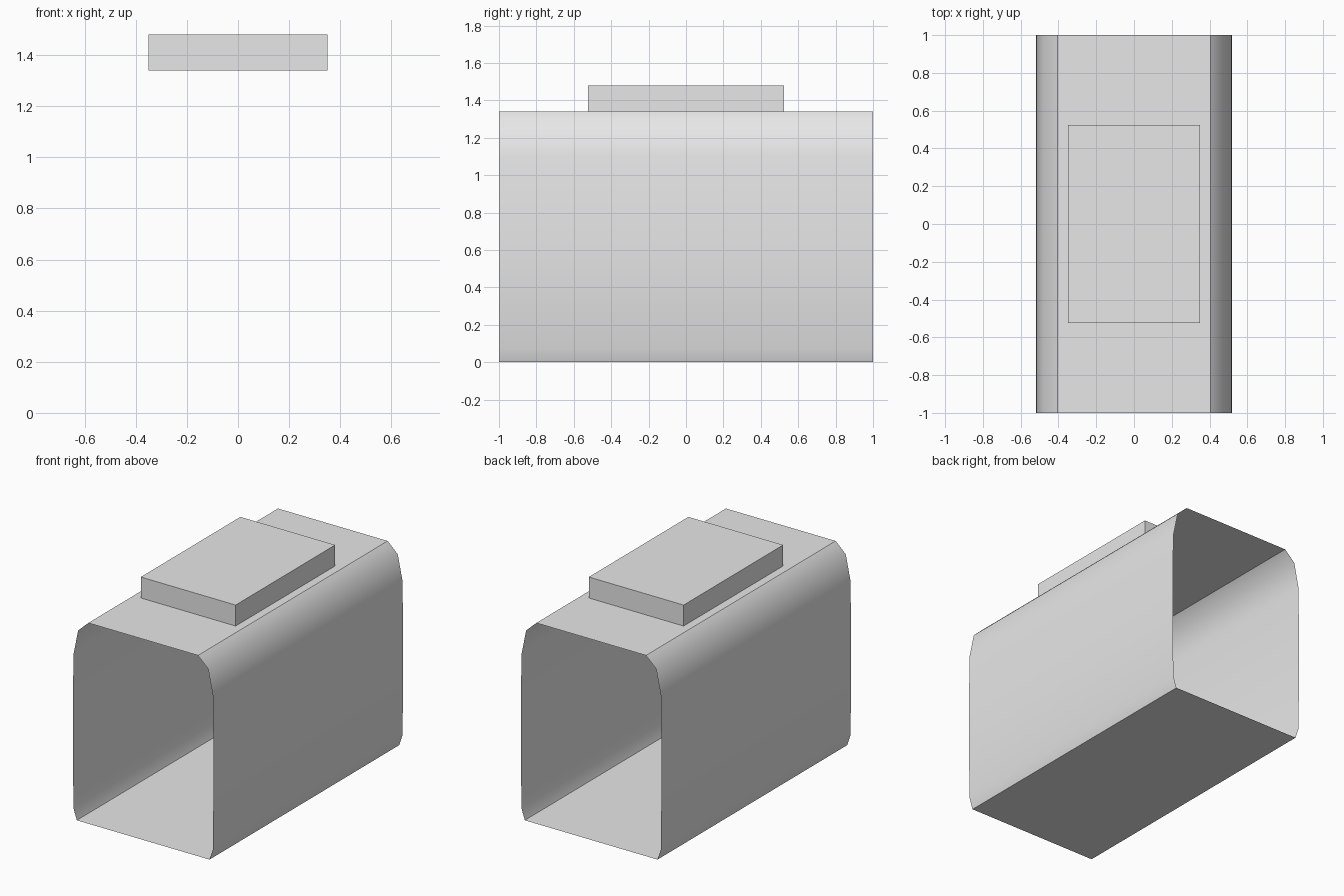
import bpy, bmesh, math

cube = bpy.data.objects.get("Cube")
if cube:
    bpy.data.objects.remove(cube, do_unlink=True)

grey = bpy.data.materials.new("light grey")
grey.use_nodes = True
COLOUR = (0.8, 0.8, 0.8, 1)
grey.diffuse_color = COLOUR
grey.node_tree.nodes["Principled BSDF"].inputs["Base Color"].default_value = COLOUR


def add_object(name, bm):
    mesh = bpy.data.meshes.new(name)
    bm.to_mesh(mesh)
    bm.free()
    mesh.materials.append(grey)
    obj = bpy.data.objects.new(name, mesh)
    bpy.context.collection.objects.link(obj)
    return obj


# Open-ended sleeve: half profile mirrored, then swept from front to back
half = [(0.49, 0), (0.515, 0.075), (0.52, 0.6), (0.515, 1.1), (0.48, 1.27), (0.405, 1.34)]
profile = half + [(-x, z) for x, z in reversed(half)]
bm = bmesh.new()
front, back = [[bm.verts.new((x, y, z)) for x, z in profile] for y in (-1, 1)]
for i in range(len(profile)):
    j = (i + 1) % len(profile)
    bm.faces.new((front[i], back[i], back[j], front[j]))
bm.normal_update()
sleeve = add_object("sleeve", bm)
bpy.ops.object.select_all(action="DESELECT")
sleeve.select_set(True)
bpy.context.view_layer.objects.active = sleeve
bpy.ops.object.shade_smooth_by_angle(angle=math.radians(40))

# Flat block resting on the roof
bm = bmesh.new()
bmesh.ops.create_cube(bm, size=1)
bmesh.ops.scale(bm, vec=(0.7, 1.05, 0.14), verts=bm.verts)
bmesh.ops.translate(bm, vec=(0, 0, 1.41), verts=bm.verts)
add_object("top_block", bm)
